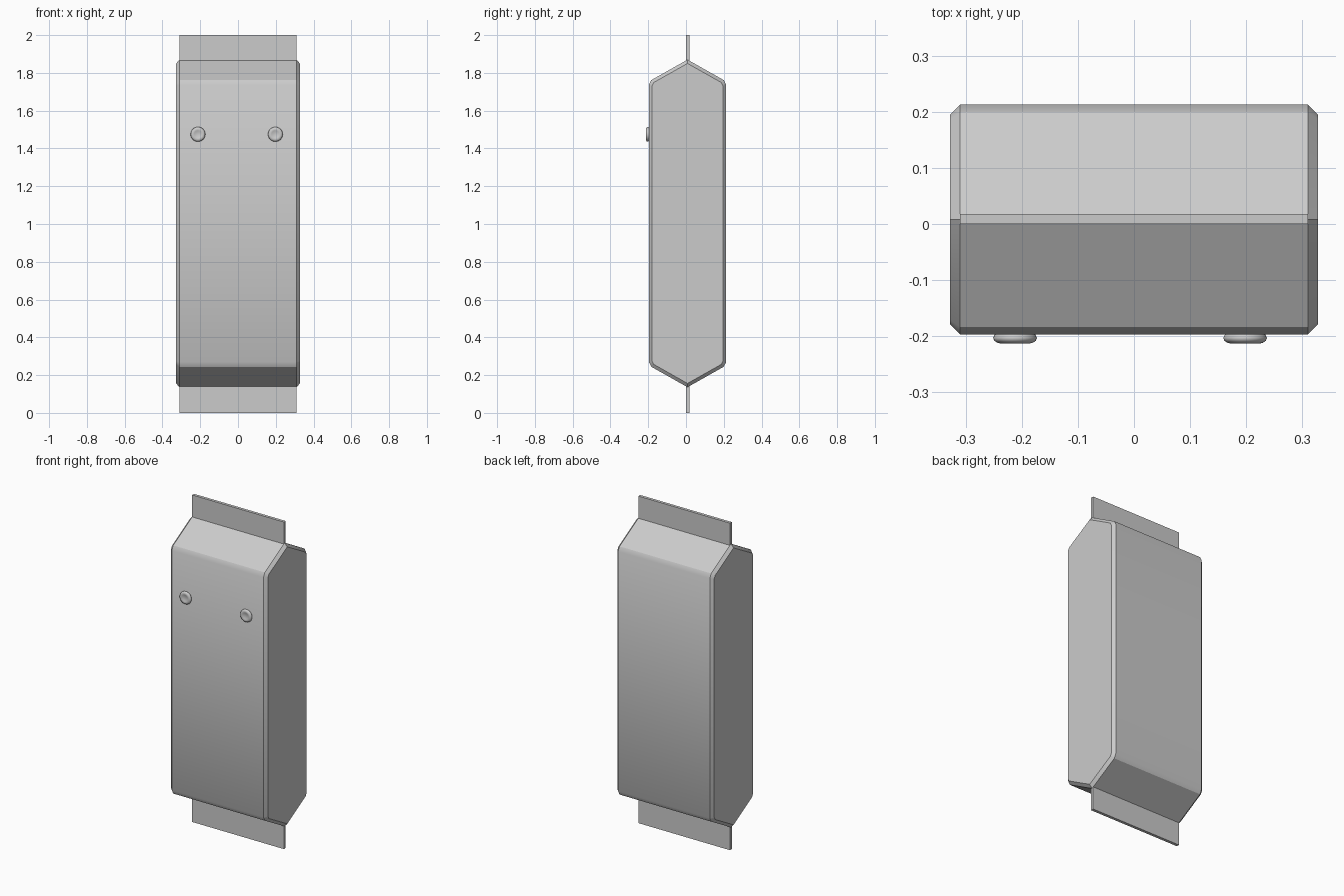
import bpy, bmesh, math

if "Cube" in bpy.data.objects:
    bpy.data.objects.remove(bpy.data.objects["Cube"])

CY = 0.008  # depth centre of the pouch


def finish(name, bm, angle=30):
    bmesh.ops.recalc_face_normals(bm, faces=bm.faces)
    me = bpy.data.meshes.new(name)
    bm.to_mesh(me)
    bm.free()
    ob = bpy.data.objects.new(name, me)
    bpy.context.collection.objects.link(ob)
    bpy.ops.object.select_all(action='DESELECT')
    ob.select_set(True)
    bpy.context.view_layer.objects.active = ob
    bpy.ops.object.shade_smooth_by_angle(angle=math.radians(angle))
    return ob


# pouch body: six-sided side profile with softened shoulders, extruded in x
half = [(0.0, 1.87), (0.1915, 1.762), (0.205, 1.736),
        (0.205, 0.27), (0.1915, 0.244), (0.0, 0.136)]
profile = [(CY + y, z) for y, z in half] + [(CY - y, z) for y, z in half[-2:0:-1]]
W = 0.3275
bm = bmesh.new()
cap = bm.faces.new([bm.verts.new((-W, y, z)) for y, z in profile])
ext = bmesh.ops.extrude_face_region(bm, geom=[cap], use_keep_orig=True)
bmesh.ops.translate(bm, vec=(2 * W, 0, 0),
                    verts=[g for g in ext['geom'] if isinstance(g, bmesh.types.BMVert)])
bmesh.ops.recalc_face_normals(bm, faces=bm.faces)
rim = [e for e in bm.edges if abs(e.verts[0].co.x - e.verts[1].co.x) < 1e-5]
bmesh.ops.bevel(bm, geom=rim, offset=0.0175, segments=1, affect='EDGES')
finish("pouch_body", bm)


# flat sealed strips at the top and bottom
def seal(name, z0, z1):
    bm = bmesh.new()
    bmesh.ops.create_cube(bm, size=1)
    for v in bm.verts:
        v.co = (v.co.x * 0.62, 0.009 + v.co.y * 0.018, (z0 + z1) / 2 + v.co.z * (z1 - z0))
    finish(name, bm)


seal("top_seal", 1.855, 2.0)
seal("bottom_seal", 0.0, 0.15)


# round dished buttons on the front, turned from a small profile
def button(name, x, z):
    prof = [(0.034, -0.193), (0.037, -0.199), (0.039, -0.203), (0.037, -0.208),
            (0.032, -0.2115), (0.026, -0.213), (0.020, -0.2115), (0.012, -0.209), (0, -0.208)]
    bm = bmesh.new()
    vs = [bm.verts.new((r, y, 0)) for r, y in prof]
    edges = [bm.edges.new(p) for p in zip(vs, vs[1:])]
    bmesh.ops.spin(bm, geom=vs + edges, cent=(0, 0, 0), axis=(0, 1, 0),
                   angle=2 * math.pi, steps=32, use_merge=True)
    bmesh.ops.remove_doubles(bm, verts=bm.verts, dist=1e-5)
    bmesh.ops.holes_fill(bm, edges=[e for e in bm.edges if e.is_boundary], sides=0)
    bmesh.ops.translate(bm, vec=(x, 0, z), verts=bm.verts)
    finish(name, bm, 60)


button("left_button", -0.212, 1.475)
button("right_button", 0.198, 1.475)
